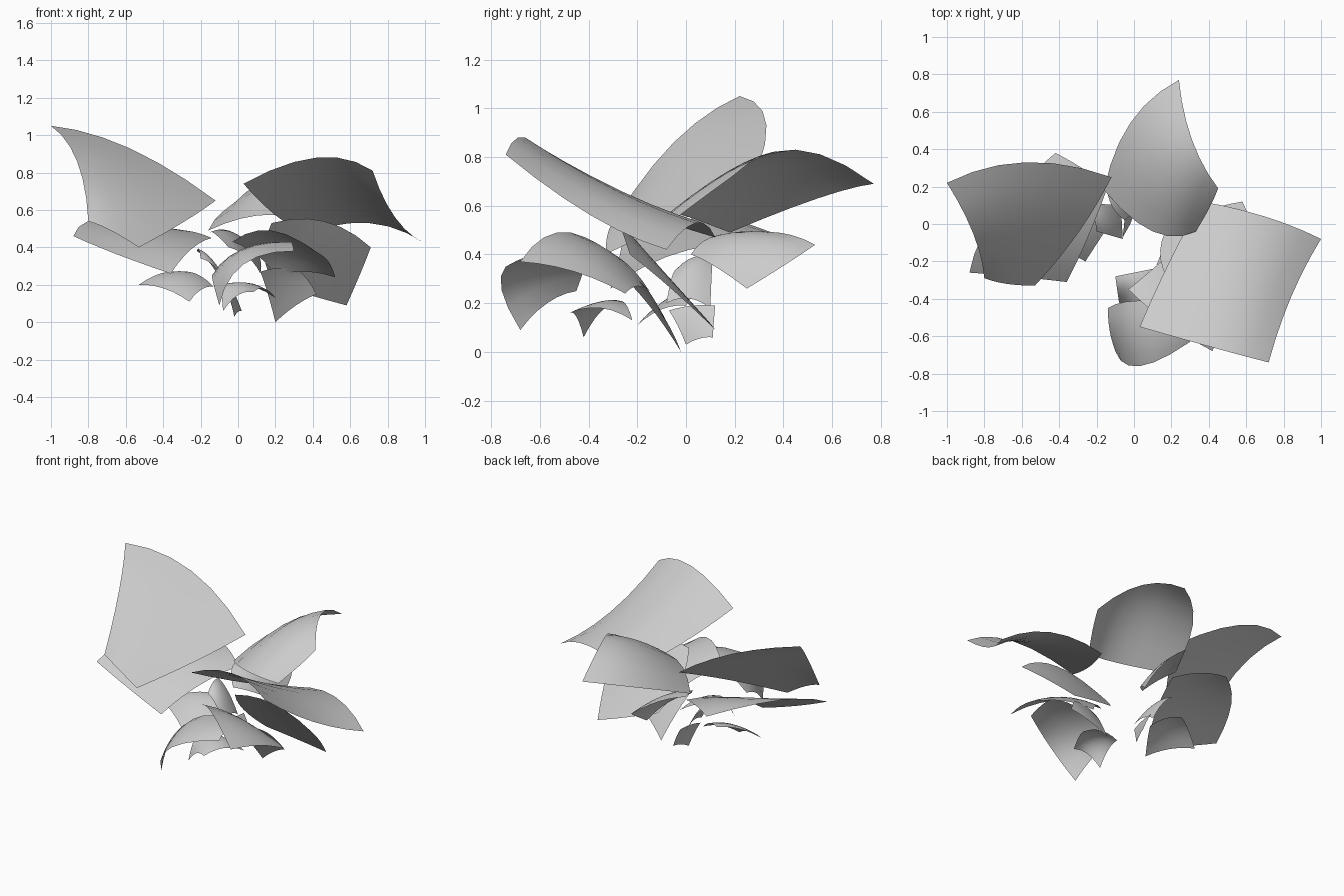
import bpy
from mathutils import Vector

SEG = 6


def quad(a, b, c, t):
    # smooth curve through three points
    return a * (2 * (t - .5) * (t - 1)) + b * (4 * t * (1 - t)) + c * (2 * t * (t - .5))


def petal(name, corners, mids=None, lift=0.0, arch=0.0):
    """Curved sheet: four corners in order, four edge middles, lift of the centre.
    Without edge middles the edges are arched along z."""
    p = [Vector(c) for c in corners]
    if mids:
        m = [Vector(c) for c in mids]
    else:
        m = [(p[i] + p[(i + 1) % 4]) / 2 + Vector((0, 0, arch)) for i in range(4)]
    centre = sum(m, Vector()) / 2 - sum(p, Vector()) / 4 + Vector((0, 0, lift))
    rows = ((p[0], m[0], p[1]), (m[3], centre, m[1]), (p[3], m[2], p[2]))
    verts, faces = [], []
    for j in range(SEG + 1):
        for i in range(SEG + 1):
            verts.append(quad(*[quad(*r, i / SEG) for r in rows], j / SEG))
    n = SEG + 1
    for j in range(SEG):
        for i in range(SEG):
            k = j * n + i
            faces.append((k, k + 1, k + n + 1, k + n))
    mesh = bpy.data.meshes.new(name)
    mesh.from_pydata(verts, [], faces)
    mesh.polygons.foreach_set("use_smooth", [True] * len(faces))
    mesh.update()
    ob = bpy.data.objects.new(name, mesh)
    bpy.context.collection.objects.link(ob)
    return ob


# three large upper petals
petal("left_large_petal",
      [(-1, .22, 1.05), (-.12, .25, .65), (-.53, -.33, .40), (-.8, -.29, .54)],
      [(-.58, .33, .93), (-.30, -.05, .53), (-.68, -.32, .49), (-.86, -.05, .86)])
petal("back_large_petal",
      [(.24, .77, .69), (-.16, .18, .49), (.33, -.04, .55), (.45, .19, .72)],
      [(-.02, .54, .63), (.10, -.04, .57), (.40, .08, .64), (.31, .45, .83)], lift=.03)
petal("right_large_petal",
      [(.03, -.55, .74), (.72, -.74, .81), (1, -.08, .42), (.36, .12, .47)],
      [(.42, -.66, .88), (.84, -.39, .56), (.70, .04, .53), (.19, -.2, .58)])

# middle ring
petal("left_middle_petal",
      [(-.88, -.26, .46), (-.42, .38, .48), (-.14, .2, .45), (-.36, -.31, .26)],
      [(-.74, .05, .55), (-.28, .30, .49), (-.25, -.08, .39), (-.64, -.28, .36)])
petal("right_middle_petal",
      [(.18, -.29, .53), (.71, -.23, .40), (.58, .12, .09), (.2, .02, .20)],
      [(.46, -.28, .54), (.65, -.05, .25), (.40, .08, .14), (.14, -.14, .36)])
petal("front_right_petal",
      [(-.03, -.35, .43), (.42, -.68, .37), (.52, -.25, .24), (.2, -.15, .25)],
      [(.18, -.53, .49), (.48, -.46, .33), (.36, -.2, .27), (.1, -.24, .36)])
petal("front_petal",
      [(-.10, -.68, .09), (-.14, -.45, .25), (.28, -.44, .43), (.30, -.63, .38)],
      [(-.13, -.57, .2), (.02, -.41, .39), (.29, -.54, .42), (.03, -.76, .31)])
petal("back_middle_petal",
      [(.03, .53, .44), (-.15, .22, .48), (-.05, .02, .40), (.12, .25, .26)],
      [(-.07, .38, .49), (-.12, .10, .47), (.05, .12, .35), (.11, .41, .36)], lift=.02)

# small inner petals
petal("left_small_petal",
      [(-.53, -.05, .20), (-.30, .1, .27), (-.13, 0, .19), (-.26, -.2, .11)], arch=.025)
petal("right_small_petal",
      [(.12, -.22, .27), (.32, -.18, .28), (.42, -.1, .15), (.2, -.02, 0)], arch=.015)
petal("front_small_petal",
      [(-.1, -.28, .2), (.2, -.22, .13), (.08, -.48, .16), (-.08, -.42, .06)], arch=.035)
petal("back_small_petal",
      [(-.22, .11, .38), (-.2, -.04, .34), (-.06, -.08, .20), (-.07, .1, .18)], arch=.03)
petal("inner_petal",
      [(-.04, .12, .19), (-.06, -.07, .17), (-.02, 0, .03), (.02, .11, .06)], arch=.01)
